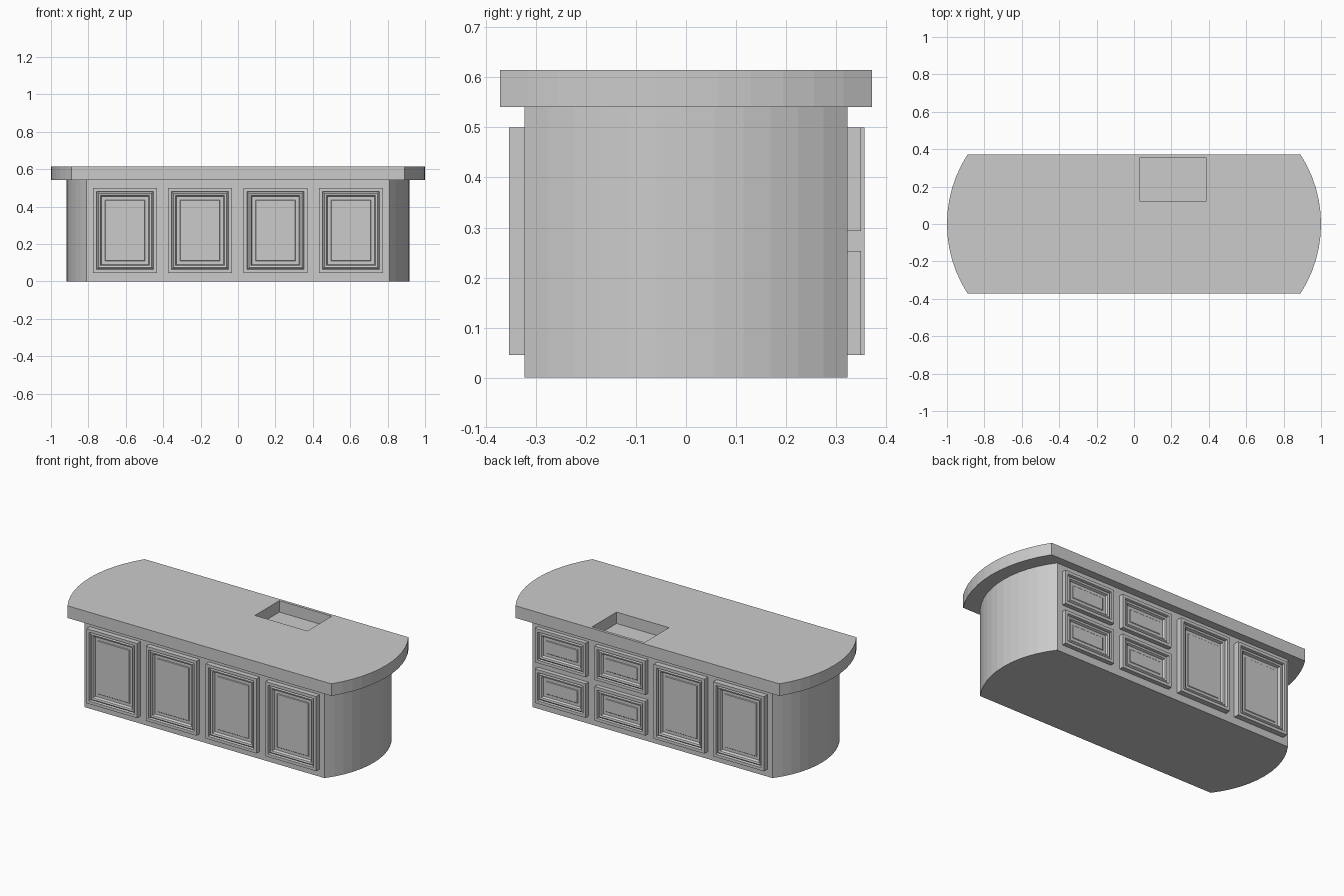
import bpy, bmesh, math

if "Cube" in bpy.data.objects:
    bpy.data.objects.remove(bpy.data.objects["Cube"])


def make_object(name, bm):
    bmesh.ops.recalc_face_normals(bm, faces=bm.faces)
    mesh = bpy.data.meshes.new(name)
    bm.to_mesh(mesh)
    bm.free()
    ob = bpy.data.objects.new(name, mesh)
    bpy.context.collection.objects.link(ob)
    return ob


def bowed_outline(corner_x, end_x, half_y, segments=12):
    """Rectangle whose two short ends bulge out as circular arcs."""
    sag = end_x - corner_x
    r = (half_y ** 2 + sag ** 2) / (2 * sag)
    a = math.asin(half_y / r)
    arc = []
    for i in range(segments + 1):
        t = -a + 2 * a * i / segments
        arc.append((end_x - r + r * math.cos(t), r * math.sin(t)))
    return arc + [(-x, -y) for x, y in arc]


def bowed_slab(name, outline, z0, z1):
    bm = bmesh.new()
    face = bm.faces.new([bm.verts.new((x, y, z0)) for x, y in outline])
    ext = bmesh.ops.extrude_face_region(bm, geom=[face])
    for v in ext["geom"]:
        if isinstance(v, bmesh.types.BMVert):
            v.co.z = z1
    return make_object(name, bm)


# (inset from the edge, fraction of full height) across the moulded frame
PROFILE = [(0, 0), (0, 1), (0.018, 1), (0.022, 0.62), (0.030, 0.85),
           (0.040, 0.75), (0.046, 0.3), (0.064, 0.3), (0.067, 0.4)]


def panel(name, cx, z0, z1, side, height, half_w=0.171, wall=0.323):
    """Moulded door or drawer front built from nested rectangular loops."""
    bm = bmesh.new()
    loops = []
    for inset, h in PROFILE:
        w, y = half_w - inset, side * (wall + height * h)
        loops.append([bm.verts.new(p) for p in (
            (cx - w, y, z0 + inset), (cx + w, y, z0 + inset),
            (cx + w, y, z1 - inset), (cx - w, y, z1 - inset))])
    for a, b in zip(loops, loops[1:]):
        for i in range(4):
            j = (i + 1) % 4
            bm.faces.new((a[i], a[j], b[j], b[i]))
    bm.faces.new(loops[0])
    bm.faces.new(loops[-1])
    return make_object(name, bm)


# Cabinet body and worktop
bowed_slab("cabinet_body", bowed_outline(0.81, 0.917, 0.323), 0, 0.542)
worktop = bowed_slab("worktop", bowed_outline(0.89, 1.0, 0.372), 0.541, 0.615)

# Sink recess cut into the worktop
bm = bmesh.new()
bmesh.ops.create_cube(bm, size=1)
for v in bm.verts:
    v.co.x = 0.208 + v.co.x * 0.354
    v.co.y = 0.237 + v.co.y * 0.236
    v.co.z = 0.645 + v.co.z * 0.2
cutter = make_object("sink_cutter", bm)
cutter.hide_render = True
cutter.hide_set(True)
cut = worktop.modifiers.new("sink_recess", "BOOLEAN")
cut.operation = "DIFFERENCE"
cut.solver = "EXACT"
cut.object = cutter

# Front doors, rear doors on the left, stacked drawers on the right
for i, cx in enumerate((-0.604, -0.203, 0.201, 0.604)):
    panel(f"front_door_{i + 1}", cx, 0.045, 0.50, -1, 0.031)
    if cx < 0:
        panel(f"rear_door_{i + 1}", cx, 0.045, 0.50, 1, 0.034)
    else:
        panel(f"lower_drawer_{i - 1}", cx, 0.045, 0.253, 1, 0.027)
        panel(f"upper_drawer_{i - 1}", cx, 0.293, 0.50, 1, 0.027)
